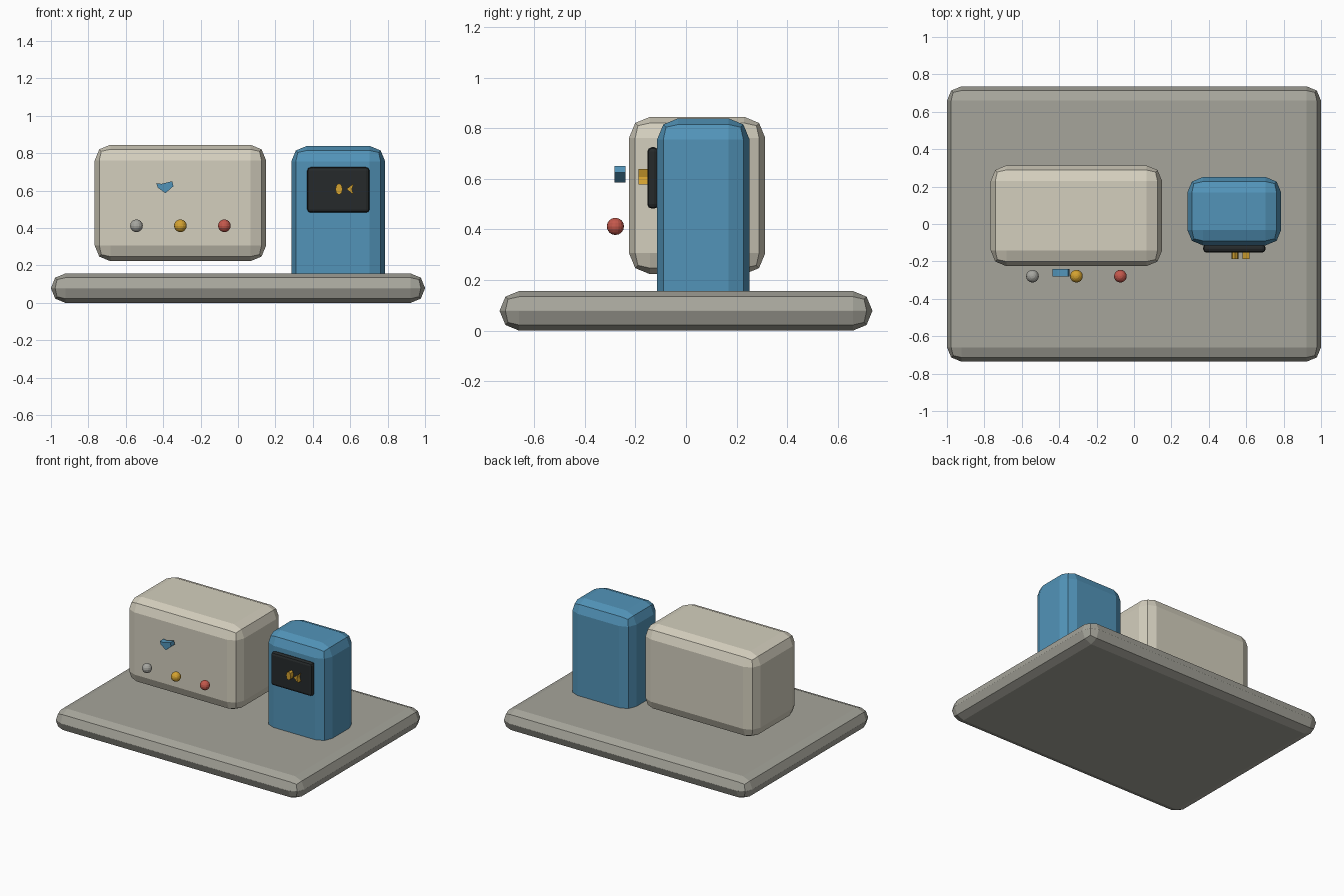
import bpy, bmesh, math
from mathutils import Matrix

if "Cube" in bpy.data.objects:
    bpy.data.objects.remove(bpy.data.objects["Cube"])


def material(name, rgb):
    def lin(c):
        c /= 255
        return c / 12.92 if c <= 0.04045 else ((c + 0.055) / 1.055) ** 2.4
    m = bpy.data.materials.new(name)
    m.diffuse_color = (*[lin(c) for c in rgb], 1)
    m.use_nodes = True
    m.node_tree.nodes["Principled BSDF"].inputs["Base Color"].default_value = m.diffuse_color
    return m


GREY = material("stone grey", (166, 165, 155))
CREAM = material("cream", (212, 207, 190))
BLUE = material("blue", (82, 148, 185))
BLACK = material("screen black", (38, 42, 43))
GOLD = material("gold", (212, 162, 48))
RED = material("red", (196, 88, 76))
SILVER = material("silver", (166, 166, 160))


def finish(bm, name, mat):
    bmesh.ops.recalc_face_normals(bm, faces=bm.faces)
    me = bpy.data.meshes.new(name)
    bm.to_mesh(me)
    bm.free()
    me.materials.append(mat)
    ob = bpy.data.objects.new(name, me)
    bpy.context.collection.objects.link(ob)
    return ob


def soft_box(name, x, y, z, bevel, mat):
    """Box given by its ranges, with all edges rounded in two flat steps."""
    bm = bmesh.new()
    bmesh.ops.create_cube(bm, size=1)
    for v in bm.verts:
        for i, (lo, hi) in enumerate((x, y, z)):
            v.co[i] = (lo + hi) / 2 + v.co[i] * (hi - lo)
    bmesh.ops.bevel(bm, geom=bm.edges[:], offset=bevel, segments=2,
                    profile=0.5, affect='EDGES', clamp_overlap=True)
    return finish(bm, name, mat)


def prism(name, outline, y0, y1, mat):
    """Outline in x and z, extruded along y."""
    bm = bmesh.new()
    face = bm.faces.new([bm.verts.new((px, y0, pz)) for px, pz in outline])
    ext = bmesh.ops.extrude_face_region(bm, geom=[face])
    for v in ext["geom"]:
        if isinstance(v, bmesh.types.BMVert):
            v.co.y = y1
    return finish(bm, name, mat)


# Base slab and the two cabinets
soft_box("base_slab", (-1, 1), (-0.736, 0.736), (0, 0.157), 0.077, GREY)
soft_box("wide_cabinet", (-0.766, 0.15), (-0.225, 0.313), (0.223, 0.845), 0.083, CREAM)
soft_box("tall_cabinet", (0.285, 0.787), (-0.114, 0.251), (0.04, 0.839), 0.083, BLUE)

# Screen on the tall cabinet
soft_box("screen", (0.37, 0.703), (-0.153, -0.108), (0.482, 0.725), 0.018, BLACK)

# Raised gold markers on the screen
prism("round_marker", [(0.54 + 0.019 * math.cos(a), 0.608 + 0.031 * math.sin(a))
                       for a in (i * math.pi / 4 for i in range(8))], -0.187, -0.15, GOLD)
prism("pointer_marker", [(0.58, 0.608), (0.618, 0.578), (0.609, 0.608), (0.618, 0.638)],
      -0.187, -0.15, GOLD)

# Blue chip in front of the wide cabinet
prism("blue_chip", [(-0.436, 0.640), (-0.41, 0.636), (-0.352, 0.650), (-0.345, 0.624),
                    (-0.388, 0.586), (-0.43, 0.617)], -0.282, -0.24, BLUE)

# Row of knobs
for label, kx, mat in (("silver", -0.543, SILVER), ("gold", -0.308, GOLD), ("red", -0.073, RED)):
    bm = bmesh.new()
    bmesh.ops.create_uvsphere(bm, u_segments=16, v_segments=8, radius=0.034,
                              matrix=Matrix.Translation((kx, -0.279, 0.412)))
    finish(bm, label + "_knob", mat)
